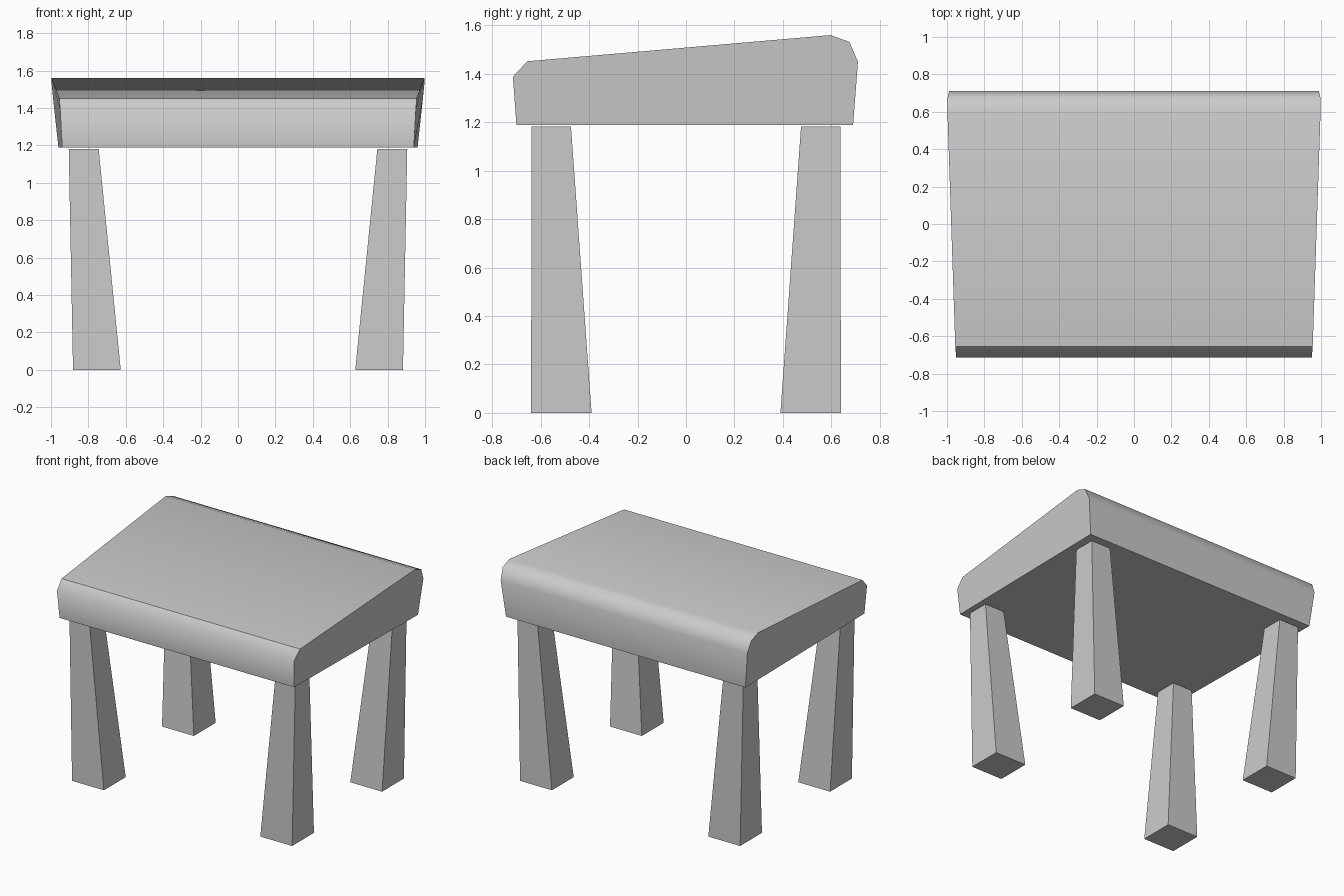
import bpy
import bmesh

cube = bpy.data.objects.get("Cube")
if cube:
    bpy.data.objects.remove(cube)

# Single grey material
grey = bpy.data.materials.new("plain_grey")
grey.use_nodes = True
colour = (0.6, 0.6, 0.6, 1)
grey.diffuse_color = colour
grey.node_tree.nodes["Principled BSDF"].inputs["Base Color"].default_value = colour


def finish(name, bm):
    bmesh.ops.recalc_face_normals(bm, faces=bm.faces[:])
    mesh = bpy.data.meshes.new(name)
    bm.to_mesh(mesh)
    bm.free()
    mesh.materials.append(grey)
    obj = bpy.data.objects.new(name, mesh)
    bpy.context.collection.objects.link(obj)
    return obj


def loft(bm, start, end):
    """Closed solid between two matching outlines; returns its side faces."""
    a = [bm.verts.new(p) for p in start]
    b = [bm.verts.new(p) for p in end]
    bm.faces.new(a)
    bm.faces.new(b[::-1])
    n = len(a)
    return [bm.faces.new((a[i], b[i], b[(i + 1) % n], a[(i + 1) % n])) for i in range(n)]


# Sloping seat: side profile (y, z), widening towards the back and top
PROFILE = [(-0.70, 1.188), (-0.715, 1.388), (-0.655, 1.452), (0.597, 1.56),
           (0.675, 1.532), (0.71, 1.45), (0.69, 1.188)]


def half_width(y, z):
    back = (y + 0.71) / 1.4
    height = (z - 1.19) / 0.37
    return 0.94 + 0.02 * back + height * (0.02 + 0.02 * back)


bm = bmesh.new()
sides = loft(bm, *[[(s * half_width(y, z), y, z) for y, z in PROFILE] for s in (-1, 1)])
for f in sides[:-1]:
    f.smooth = True
for e in bm.edges:
    # Keep the end outlines, underside and front lip crisp
    long_edge = abs(e.verts[0].co.x - e.verts[1].co.x) > 1
    y, z = e.verts[0].co.yz
    lip = y < -0.6 and z > 1.42
    e.smooth = long_edge and z > 1.2 and not lip
finish("seat", bm)

# Four legs, flaring inwards towards the floor
TOP = ((0.745, 0.905), (0.475, 0.637))
FOOT = ((0.627, 0.882), (0.39, 0.64))


def ring(spans, z, sx, sy):
    (x0, x1), (y0, y1) = spans
    return [(sx * x, sy * y, z) for x, y in ((x0, y0), (x1, y0), (x1, y1), (x0, y1))]


for sx, side in ((1, "left"), (-1, "right")):
    for sy, end in ((-1, "front"), (1, "back")):
        bm = bmesh.new()
        loft(bm, ring(FOOT, 0, sx, sy), ring(TOP, 1.182, sx, sy))
        finish(f"{end}_{side}_leg", bm)
